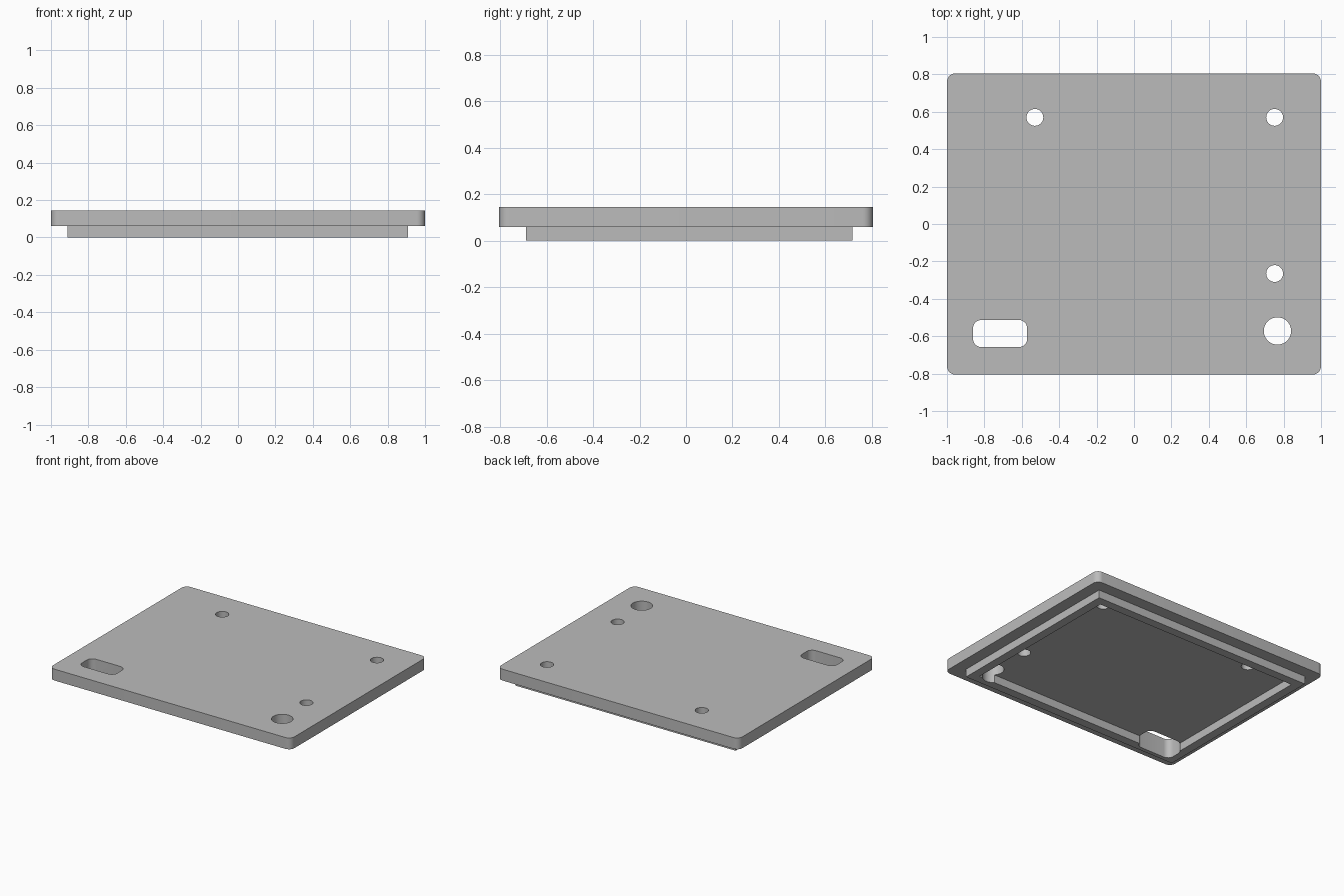
import bpy
import bmesh
from math import cos, sin, pi, radians

if "Cube" in bpy.data.objects:
    bpy.data.objects.remove(bpy.data.objects["Cube"], do_unlink=True)

PLATE_BOTTOM, TOP = 0.06, 0.145
RIM_WIDTH = 0.065

grey = bpy.data.materials.new("plain grey")
grey.use_nodes = True
colour = (0.5, 0.5, 0.5, 1)
grey.diffuse_color = colour
grey.node_tree.nodes["Principled BSDF"].inputs["Base Color"].default_value = colour


def rounded_rect(x0, x1, y0, y1, r=0.0, steps=8):
    """Counter-clockwise outline; sharp corners when r is zero."""
    if r == 0:
        return [(x0, y0), (x1, y0), (x1, y1), (x0, y1)]
    centres = [(x1 - r, y1 - r), (x0 + r, y1 - r), (x0 + r, y0 + r), (x1 - r, y0 + r)]
    points = []
    for quarter, (cx, cy) in enumerate(centres):
        for i in range(steps + 1):
            a = (quarter + i / steps) * pi / 2
            points.append((cx + r * cos(a), cy + r * sin(a)))
    return points


def circle(cx, cy, r, sides=40):
    return [(cx + r * cos(2 * pi * i / sides), cy + r * sin(2 * pi * i / sides))
            for i in range(sides)]


def prism(name, outline, z0, z1):
    """Extrude a flat outline into a solid."""
    bm = bmesh.new()
    base = bm.faces.new([bm.verts.new((x, y, z0)) for x, y in outline])
    side = bmesh.ops.extrude_face_region(bm, geom=[base])["geom"]
    bmesh.ops.translate(bm, vec=(0, 0, z1 - z0),
                        verts=[v for v in side if isinstance(v, bmesh.types.BMVert)])
    bmesh.ops.recalc_face_normals(bm, faces=bm.faces)
    mesh = bpy.data.meshes.new(name)
    bm.to_mesh(mesh)
    bm.free()
    mesh.materials.append(grey)
    obj = bpy.data.objects.new(name, mesh)
    bpy.context.collection.objects.link(obj)
    return obj


def combine(target, other, operation):
    """Apply a boolean and remove the helper solid."""
    mod = target.modifiers.new("boolean", "BOOLEAN")
    mod.operation = operation
    mod.solver = "EXACT"
    mod.object = other
    bpy.context.view_layer.objects.active = target
    bpy.ops.object.modifier_apply(modifier=mod.name)
    bpy.data.objects.remove(other, do_unlink=True)


# Lid plate with rounded corners
lid = prism("lid_plate", rounded_rect(-1, 1, -0.805, 0.805, 0.045), PLATE_BOTTOM, TOP)

# Square-cornered locating rim underneath
x0, x1, y0, y1 = -0.912, 0.91, -0.688, 0.716
w = RIM_WIDTH
rim = prism("locating_rim", rounded_rect(x0, x1, y0, y1), 0, 0.1)
pocket = prism("pocket", rounded_rect(x0 + w, x1 - w, y0 + w, y1 - w), -0.1, PLATE_BOTTOM)
combine(lid, rim, "UNION")
combine(lid, pocket, "DIFFERENCE")

# Screw holes, round port and rounded slot, cut through plate and rim
openings = [circle(x, y, 0.045) for x, y in ((-0.53, 0.57), (0.752, 0.57), (0.752, -0.265))]
openings.append(circle(0.767, -0.572, 0.073))
openings.append(rounded_rect(-0.861, -0.571, -0.658, -0.513, 0.045))
for outline in openings:
    combine(lid, prism("opening", outline, -0.1, 0.3), "DIFFERENCE")

# Smooth round walls, crisp edges
bpy.ops.object.select_all(action="DESELECT")
lid.select_set(True)
bpy.context.view_layer.objects.active = lid
bpy.ops.object.shade_smooth_by_angle(angle=radians(30))
